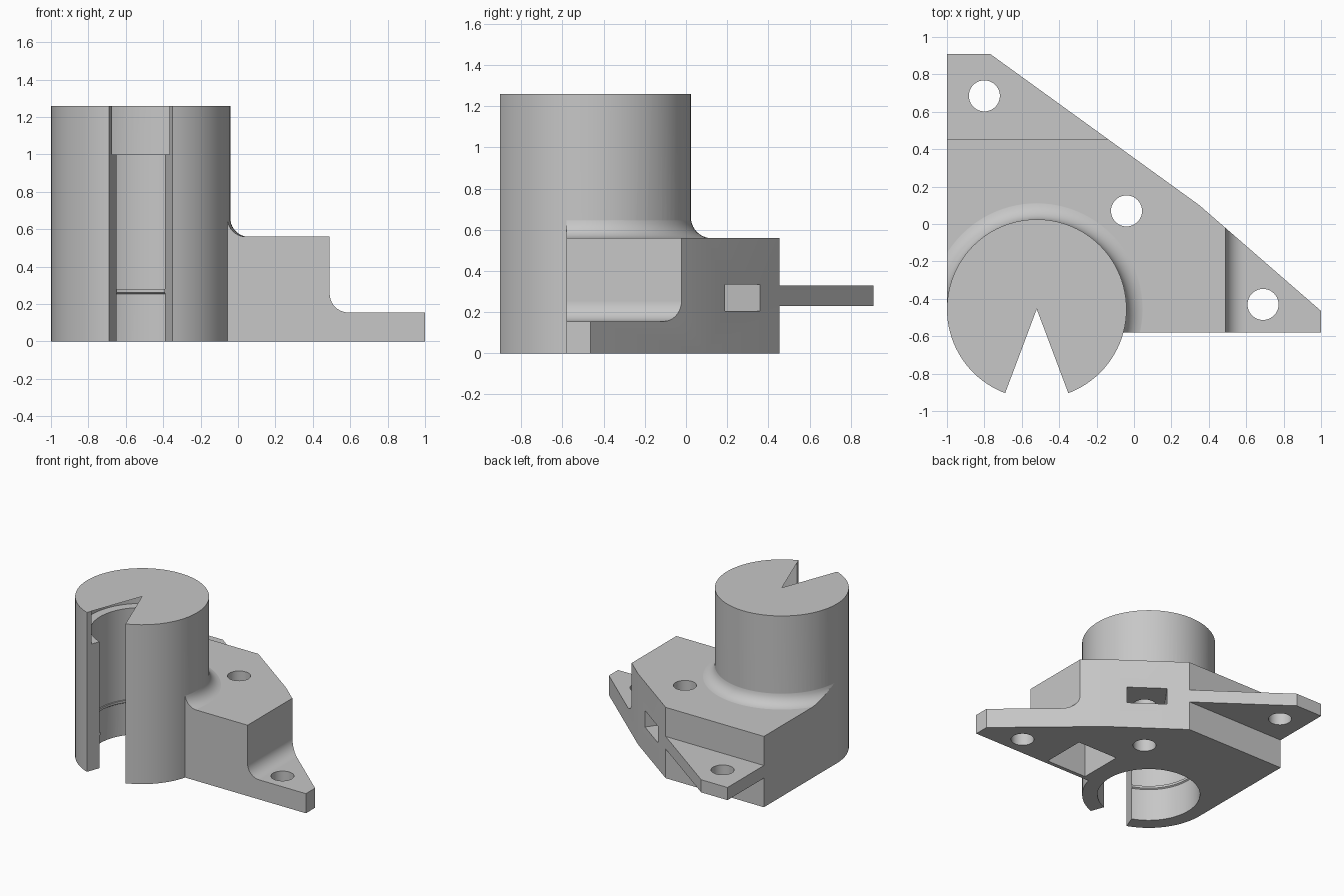
import bpy, bmesh, math
from mathutils import Vector, Matrix

if "Cube" in bpy.data.objects:
    bpy.data.objects.remove(bpy.data.objects["Cube"], do_unlink=True)

AXIS = Vector((-0.52, -0.455, 0))   # centre line of the round socket
SEG = 96


def finish(bm, name):
    bmesh.ops.recalc_face_normals(bm, faces=bm.faces)
    me = bpy.data.meshes.new(name)
    bm.to_mesh(me)
    bm.free()
    ob = bpy.data.objects.new(name, me)
    bpy.context.collection.objects.link(ob)
    return ob


def prism(name, points, direction):
    """Extrude a closed polygon of 3D points along a vector."""
    bm = bmesh.new()
    face = bm.faces.new([bm.verts.new(p) for p in points])
    res = bmesh.ops.extrude_face_region(bm, geom=[face])
    moved = [v for v in res["geom"] if isinstance(v, bmesh.types.BMVert)]
    bmesh.ops.translate(bm, verts=moved, vec=direction)
    return finish(bm, name)


def plan(name, outline, z0, z1):
    return prism(name, [(x, y, z0) for x, y in outline], (0, 0, z1 - z0))


def box(name, x0, x1, y0, y1, z0, z1):
    return plan(name, [(x0, y0), (x1, y0), (x1, y1), (x0, y1)], z0, z1)


def lathe(name, profile, centre=AXIS, seg=SEG):
    """Revolve an (r, z) profile about a vertical line."""
    bm = bmesh.new()
    vs = [bm.verts.new((r, 0, z)) for r, z in profile]
    es = [bm.edges.new(p) for p in zip(vs, vs[1:])]
    bmesh.ops.spin(bm, geom=vs + es, cent=(0, 0, 0), axis=(0, 0, 1),
                   angle=math.tau, steps=seg)
    bmesh.ops.remove_doubles(bm, verts=bm.verts, dist=1e-5)
    bmesh.ops.translate(bm, verts=bm.verts, vec=centre)
    return finish(bm, name)


def combine(target, other, operation):
    mod = target.modifiers.new(operation, "BOOLEAN")
    mod.operation = operation
    mod.solver = "EXACT"
    mod.object = other
    bpy.context.view_layer.objects.active = target
    bpy.ops.object.modifier_apply(modifier=mod.name)
    bpy.data.objects.remove(other, do_unlink=True)


def arc(cx, cz, r, a0, a1, n=10):
    return [(cx + r * math.cos(math.radians(a0 + (a1 - a0) * i / n)),
             cz + r * math.sin(math.radians(a0 + (a1 - a0) * i / n)))
            for i in range(n + 1)]


# Stepped block: side profile with a filleted drop to the low foot
side = [(-1.2, 0), (1.2, 0), (1.2, 0.155)]
side += arc(0.59, 0.255, 0.10, 270, 180) + [(0.49, 0.56), (-1.2, 0.56)]
bracket = prism("socket_bracket", [(x, -0.75, z) for x, z in side], (0, 1.205, 0))

# Thin rear tab and the fillet skirt around the socket
combine(bracket, box("rear_tab", -1.2, 0.0, 0.3, 1.2, 0.23, 0.33), "UNION")
skirt = [(0, 0.48), (0.58, 0.48)] + arc(0.58, 0.66, 0.101, 270, 180) + [(0, 0.66)]
combine(bracket, lathe("fillet_skirt", skirt), "UNION")

# Trim everything to the plan outline
outline = [(-1, AXIS.y), (AXIS.x, AXIS.y), (AXIS.x, -0.58), (1, -0.58), (1, -0.465),
           (0.35, 0.10), (-0.77, 0.91), (-1, 0.91)]
combine(bracket, plan("outline_trim", outline, -0.2, 1.0), "INTERSECT")

# Round socket, its stepped bore with a small lip, and the front slot
combine(bracket, lathe("socket", [(0, 0), (0.48, 0), (0.48, 1.26), (0, 1.26)]), "UNION")
bore = [(0, -0.1), (0.37, -0.1), (0.37, 0.255), (0.36, 0.262), (0.36, 0.28), (0.37, 0.28),
        (0.37, 1.0), (0.44, 1.0), (0.44, 1.4), (0, 1.4)]
combine(bracket, lathe("bore", bore), "DIFFERENCE")
half = math.tan(math.radians(20.6))
wedge = [(AXIS.x, AXIS.y), (AXIS.x - half, AXIS.y - 1), (AXIS.x + half, AXIS.y - 1)]
combine(bracket, plan("front_slot", wedge, -0.1, 1.4), "DIFFERENCE")

# Three screw holes
for x, y in [(-0.8, 0.685), (-0.04, 0.07), (0.69, -0.43)]:
    hole = lathe("screw_hole", [(0, -0.1), (0.083, -0.1), (0.083, 0.8), (0, 0.8)],
                 Vector((x, y, 0)), 40)
    combine(bracket, hole, "DIFFERENCE")

# Nut slot entering from the slanted face, towards the middle screw hole
slot = box("nut_slot", -0.145, 0.145, -0.14, 0.5, 0.205, 0.335)
slot.data.transform(Matrix.Translation((-0.04, 0.07, 0))
                    @ Matrix.Rotation(-math.atan2(0.587, 0.81), 4, "Z"))
combine(bracket, slot, "DIFFERENCE")

# Square pocket in the underside
combine(bracket, box("underside_pocket", 0.0, 0.35, -0.55, -0.2, -0.1, 0.45), "DIFFERENCE")

# Single light grey material
grey = bpy.data.materials.new("light_grey")
grey.use_nodes = True
colour = (0.57, 0.57, 0.57, 1)
grey.diffuse_color = colour
grey.node_tree.nodes["Principled BSDF"].inputs["Base Color"].default_value = colour
bracket.data.materials.clear()
bracket.data.materials.append(grey)
for poly in bracket.data.polygons:
    poly.material_index = 0

# Smooth curved walls, keep crisp edges
bpy.ops.object.select_all(action="DESELECT")
bracket.select_set(True)
bpy.context.view_layer.objects.active = bracket
bpy.ops.object.shade_smooth_by_angle(angle=math.radians(25))
weighted = bracket.modifiers.new("weighted_normals", "WEIGHTED_NORMAL")
weighted.keep_sharp = True
